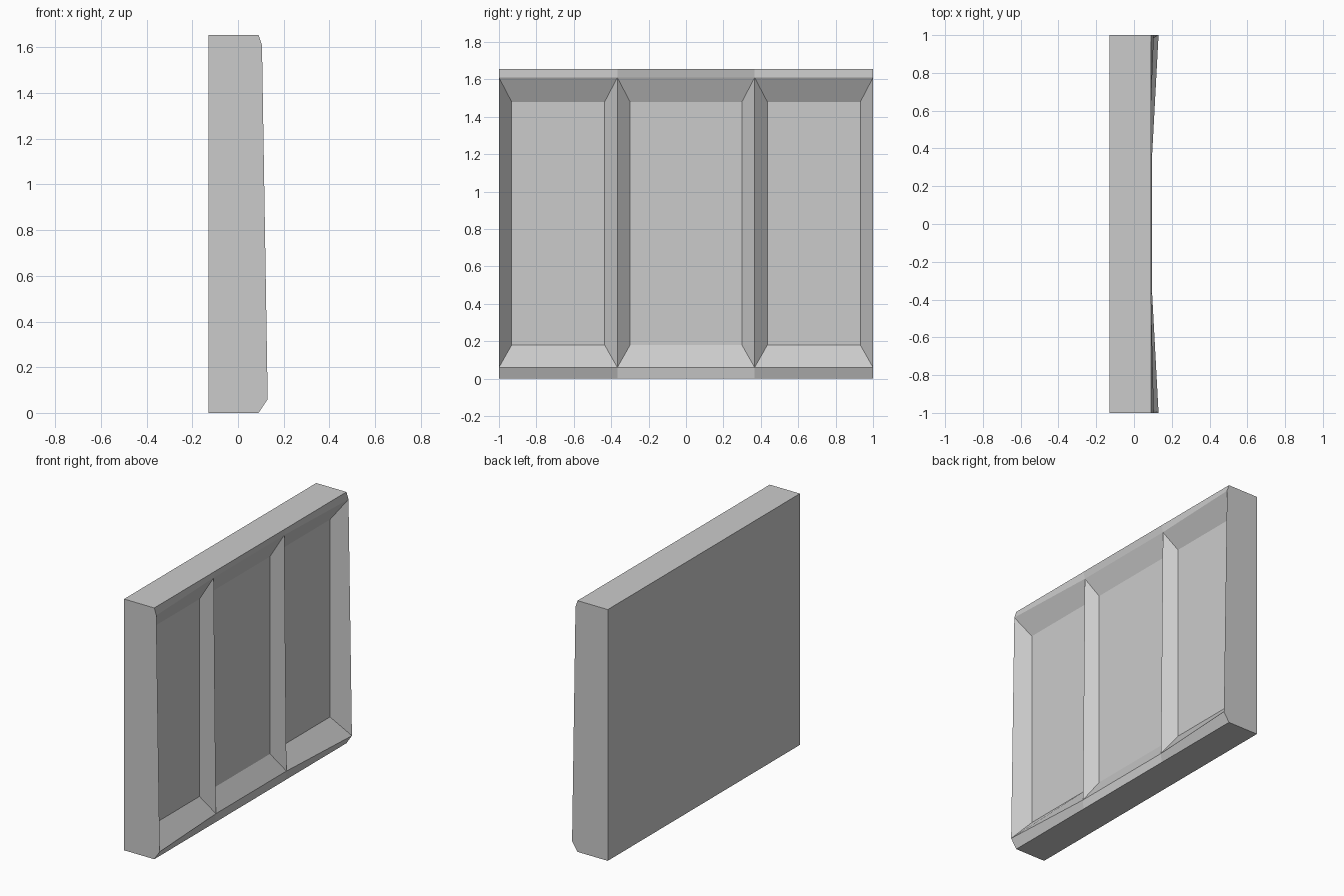
import bpy, bmesh

if "Cube" in bpy.data.objects:
    bpy.data.objects.remove(bpy.data.objects["Cube"])

H = 1.655                       # height
BACK, LIP = -0.13, 0.09         # back plane and front lip plane (x)
Z_LOW, Z_HIGH = 0.06, 1.61      # rim heights of the panels
STATIONS = [(-1.0, 0.13, 0.105), (-0.367, 0.096, 0.080),
            (0.367, 0.096, 0.080), (1.0, 0.13, 0.105)]  # y, rim x low, rim x high
FLOORS = [0.024, 0.024, 0.018]  # recess depth of each panel
INSET = 0.068

bm = bmesh.new()

# Cross-section rings: back bottom, lip bottom, rim low, rim high, lip top, back top
rings = []
for y, low, high in STATIONS:
    profile = [(BACK, 0), (LIP, 0), (low, Z_LOW), (high, Z_HIGH), (LIP, H), (BACK, H)]
    rings.append([bm.verts.new((x, y, z)) for x, z in profile])

# Body shell, leaving the panel fronts open
for a, b in zip(rings, rings[1:]):
    for i in range(6):
        if i != 2:
            j = (i + 1) % 6
            bm.faces.new((a[i], b[i], b[j], a[j]))
bm.faces.new(rings[0])
bm.faces.new(rings[-1][::-1])

# Sunken panels with sloped borders
for a, b, floor in zip(rings, rings[1:], FLOORS):
    outer = [a[2], b[2], b[3], a[3]]
    y0, y1 = a[2].co.y + INSET, b[2].co.y - INSET
    inner = [bm.verts.new((floor, y, z)) for y, z in
             ((y0, 0.18), (y1, 0.18), (y1, 1.48), (y0, 1.48))]
    for i in range(4):
        j = (i + 1) % 4
        bm.faces.new((outer[i], outer[j], inner[j], inner[i]))
    bm.faces.new(inner)

bmesh.ops.recalc_face_normals(bm, faces=bm.faces)
mesh = bpy.data.meshes.new("panelled_wall")
bm.to_mesh(mesh)
bm.free()
bpy.context.collection.objects.link(bpy.data.objects.new("panelled_wall", mesh))
